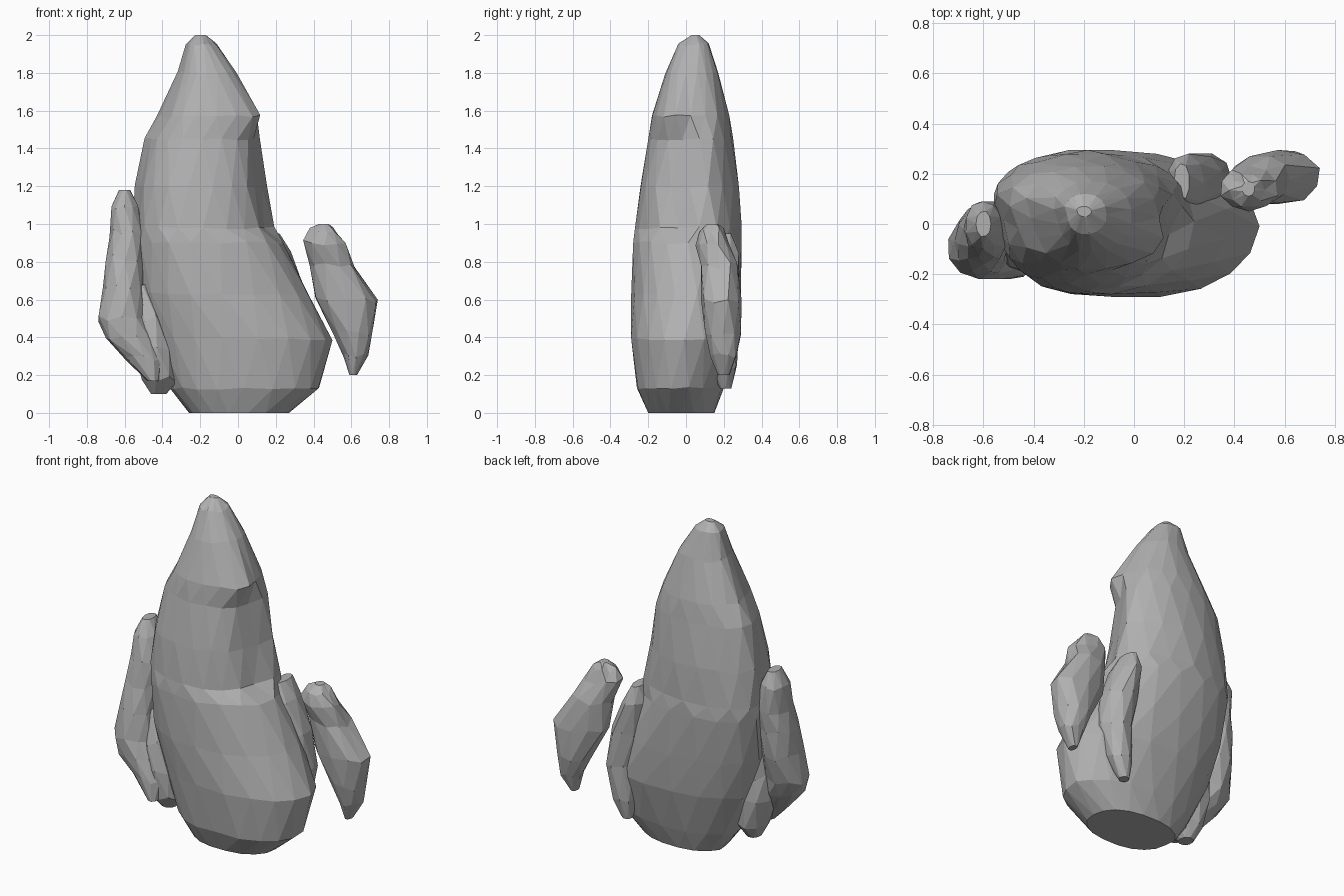
import bpy, bmesh, math, random

random.seed(4)

stone = bpy.data.materials.new("grey stone")
stone.diffuse_color = (0.44, 0.44, 0.44, 1)


def ring_points(ring, sides, offset, rough, power):
    """Rough rounded ring that exactly fills its bounds."""
    z, x0, x1, y0, y1 = ring
    pts = []
    for k in range(sides):
        a = 2 * math.pi * (k + offset) / sides
        c, s = math.cos(a), math.sin(a)
        r = 1 + random.uniform(-rough, rough)
        pts.append((math.copysign(abs(c) ** (2 / power), c) * r,
                    math.copysign(abs(s) ** (2 / power), s) * r))
    xs, ys = [p[0] for p in pts], [p[1] for p in pts]
    fit = lambda v, vs, lo, hi: lo + (hi - lo) * (v - min(vs)) / (max(vs) - min(vs))
    return [(fit(px, xs, x0, x1), fit(py, ys, y0, y1)) for px, py in pts]


def rock(name, rings, sides, rough, power=2.1, shape=None):
    """Loft irregular rings given as (z, x_min, x_max, y_min, y_max)."""
    bm = bmesh.new()
    loops = []
    for i, ring in enumerate(rings):
        z, x0, x1, y0, y1 = ring
        cx, cy, ry = (x0 + x1) / 2, (y0 + y1) / 2, (y1 - y0) / 2
        end = i in (0, len(rings) - 1)
        loop = []
        for x, y in ring_points(ring, sides, 0.5 * (i % 2), rough, power):
            if shape:
                x = cx + (x - cx) * shape(z, x - cx, (y - cy) / ry)
            dz = 0 if end else random.uniform(-rough, rough) * 0.5
            loop.append(bm.verts.new((x, y, z + dz)))
        loops.append(loop)
    # Staggered rings joined by triangles
    for i, (lo, hi) in enumerate(zip(loops, loops[1:])):
        for k in range(sides):
            n = (k + 1) % sides
            if i % 2 == 0:
                bm.faces.new((lo[k], lo[n], hi[k]))
                bm.faces.new((lo[n], hi[n], hi[k]))
            else:
                bm.faces.new((lo[k], hi[n], hi[k]))
                bm.faces.new((lo[k], lo[n], hi[n]))
    bm.faces.new(loops[0][::-1])
    bm.faces.new(loops[-1])
    bmesh.ops.recalc_face_normals(bm, faces=bm.faces)
    mesh = bpy.data.meshes.new(name)
    bm.to_mesh(mesh)
    bm.free()
    mesh.materials.append(stone)
    ob = bpy.data.objects.new(name, mesh)
    bpy.context.collection.objects.link(ob)
    return ob


def spire_shape(z, dx, s):
    """Shaved front left, and a cut front right under a jutting brow."""
    front = min(1, max(0, 0.8 - 2 * s))
    if dx < 0:
        cut = 0.08 if z < 0.7 else 0.13 if z < 1.3 else 0.18
        return 1 - cut * front
    if 0.95 < z < 1.5:
        return 1 - 0.18 * front
    if 1.5 < z < 1.7:
        return 1 + 0.16 * min(1, max(0, -2 * s))
    return 1


# Tall leaning spire with a bulging foot
rock("main_spire", [
    (0.00, -0.27, 0.27, -0.20, 0.15),
    (0.13, -0.37, 0.43, -0.26, 0.20),
    (0.39, -0.48, 0.50, -0.29, 0.27),
    (0.63, -0.55, 0.37, -0.29, 0.29),
    (0.90, -0.58, 0.24, -0.28, 0.295),
    (0.98, -0.58, 0.22, -0.27, 0.295),
    (1.20, -0.56, 0.18, -0.24, 0.28),
    (1.45, -0.52, 0.14, -0.20, 0.25),
    (1.57, -0.45, 0.10, -0.18, 0.23),
    (1.80, -0.33, -0.01, -0.11, 0.17),
    (1.95, -0.28, -0.11, -0.04, 0.12),
    (2.00, -0.23, -0.17, 0.03, 0.07)], 18, 0.016, 2.2, spire_shape)

# Free-standing shard on the right
rock("right_shard", [
    (0.20, 0.59, 0.63, 0.17, 0.23),
    (0.30, 0.56, 0.69, 0.13, 0.27),
    (0.42, 0.51, 0.71, 0.10, 0.29),
    (0.60, 0.41, 0.74, 0.08, 0.295),
    (0.78, 0.38, 0.62, 0.08, 0.27),
    (0.90, 0.345, 0.57, 0.05, 0.23),
    (0.97, 0.38, 0.52, 0.07, 0.20),
    (1.00, 0.43, 0.48, 0.11, 0.17)], 10, 0.035)

# Slab leaning on the back right of the spire
rock("leaning_slab", [
    (0.13, 0.22, 0.28, 0.18, 0.24),
    (0.25, 0.20, 0.34, 0.12, 0.27),
    (0.45, 0.20, 0.39, 0.08, 0.28),
    (0.65, 0.16, 0.35, 0.06, 0.28),
    (0.85, 0.13, 0.28, 0.05, 0.28),
    (0.95, 0.16, 0.22, 0.10, 0.24)], 9, 0.035)

# Upright pillar on the left, its foot turning inward
rock("left_pillar", [
    (0.17, -0.48, -0.42, -0.21, -0.13),
    (0.29, -0.59, -0.41, -0.22, -0.07),
    (0.40, -0.70, -0.46, -0.22, -0.02),
    (0.50, -0.74, -0.49, -0.22, 0.02),
    (0.66, -0.715, -0.50, -0.19, 0.06),
    (0.82, -0.70, -0.50, -0.16, 0.08),
    (0.95, -0.68, -0.50, -0.13, 0.09),
    (1.10, -0.67, -0.53, -0.10, 0.09),
    (1.18, -0.63, -0.57, -0.05, 0.05)], 10, 0.035)

# Small stone wedged between pillar and spire
rock("left_wedge_stone", [
    (0.10, -0.46, -0.38, -0.10, -0.01),
    (0.18, -0.51, -0.32, -0.17, 0.05),
    (0.34, -0.55, -0.34, -0.19, 0.06),
    (0.50, -0.56, -0.40, -0.17, 0.04),
    (0.68, -0.56, -0.47, -0.11, 0.02)], 9, 0.035)
